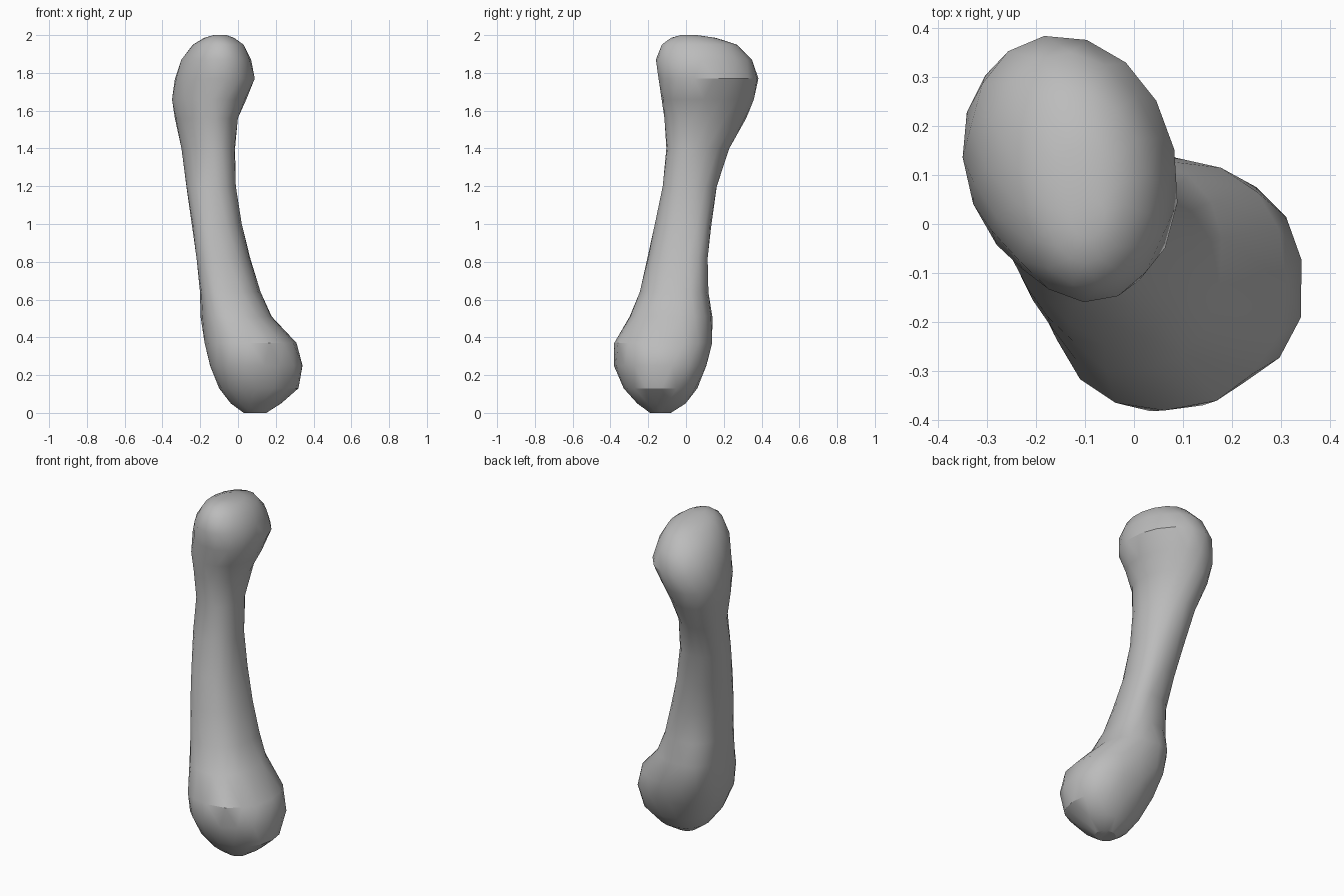
import bpy, bmesh, math

cube = bpy.data.objects.get("Cube")
if cube:
    bpy.data.objects.remove(cube, do_unlink=True)

SIDES = 16

# Cross-sections: z, x min, x max, y min, y max, diagonal lean, roundness
SECTIONS = [
    (0.00, 0.03, 0.15, -0.19, -0.08, 0.0, 1.0),
    (0.05, -0.04, 0.23, -0.26, 0.00, 0.05, 0.95),
    (0.13, -0.10, 0.32, -0.33, 0.06, 0.05, 0.9),
    (0.25, -0.15, 0.345, -0.385, 0.11, 0.04, 0.88),
    (0.37, -0.17, 0.31, -0.38, 0.13, 0.04, 0.88),
    (0.51, -0.185, 0.18, -0.30, 0.12, 0.1, 0.85),
    (0.64, -0.20, 0.12, -0.245, 0.11, 0.17, 0.82),
    (0.82, -0.22, 0.065, -0.205, 0.115, 0.2, 0.82),
    (1.00, -0.245, 0.02, -0.165, 0.135, 0.12, 0.85),
    (1.20, -0.275, -0.01, -0.125, 0.165, -0.05, 0.9),
    (1.40, -0.30, -0.015, -0.105, 0.23, -0.22, 1.0),
    (1.56, -0.335, 0.00, -0.115, 0.32, -0.2, 1.0),
    (1.66, -0.35, 0.045, -0.13, 0.36, -0.17, 1.0),
    (1.77, -0.335, 0.09, -0.147, 0.385, -0.16, 0.97),
    (1.87, -0.30, 0.07, -0.16, 0.35, -0.14, 1.0),
    (1.95, -0.24, 0.03, -0.13, 0.27, -0.1, 1.0),
    (1.985, -0.18, -0.02, -0.08, 0.16, 0.0, 1.0),
    (2.00, -0.13, -0.06, -0.03, 0.06, 0.0, 1.0),
]


def soften(value, power):
    return math.copysign(abs(value) ** power, value)


def ring(bm, turn, z, x0, x1, y0, y1, lean, power):
    """One oval loop of vertices, leaning towards a diagonal."""
    skew = math.asin(lean) / 2
    verts = []
    for i in range(SIDES):
        t = math.tau * (i + turn) / SIDES
        x = (x0 + x1) / 2 + (x1 - x0) / 2 * soften(math.cos(t - skew), power)
        y = (y0 + y1) / 2 + (y1 - y0) / 2 * soften(math.sin(t + skew), power)
        verts.append(bm.verts.new((x, y, z)))
    return verts


def push(bm, centre, radius, dx, dy):
    """Move the surface near a point sideways, fading with distance."""
    for v in bm.verts:
        fade = max(0, 1 - math.dist(v.co, centre) / radius)
        v.co.x += dx * fade
        v.co.y += dy * fade


# Loft the bone through staggered sections, giving diamond facets
bm = bmesh.new()
rings = [ring(bm, (n % 2) / 2, *s) for n, s in enumerate(SECTIONS)]
for n, (low, high) in enumerate(zip(rings, rings[1:])):
    for i in range(SIDES):
        j = (i + 1) % SIDES
        if n % 2:
            bm.faces.new((low[i], high[j], high[i]))
            bm.faces.new((low[i], low[j], high[j]))
        else:
            bm.faces.new((low[i], low[j], high[i]))
            bm.faces.new((low[j], high[j], high[i]))
bm.faces.new(rings[0][::-1])
bm.faces.new(rings[-1])

# Notch between the lower knuckles, and a swelling on the back corner
push(bm, (0.21, -0.31, 0.25), 0.14, -0.03, 0.03)
push(bm, (-0.12, 0.08, 0.45), 0.28, -0.04, 0.04)

bmesh.ops.triangulate(bm, faces=[f for f in bm.faces if len(f.verts) > 3])
bmesh.ops.recalc_face_normals(bm, faces=bm.faces[:])
mesh = bpy.data.meshes.new("bone")
bm.to_mesh(mesh)
bm.free()

bone = bpy.data.objects.new("bone", mesh)
bpy.context.collection.objects.link(bone)

# Plain grey material
grey = bpy.data.materials.new("bone_grey")
grey.use_nodes = True
colour = (0.5, 0.5, 0.5, 1)
grey.diffuse_color = colour
grey.node_tree.nodes["Principled BSDF"].inputs["Base Color"].default_value = colour
mesh.materials.append(grey)

# Smooth shading with sharp edges kept
bpy.ops.object.select_all(action="DESELECT")
bone.select_set(True)
bpy.context.view_layer.objects.active = bone
bpy.ops.object.shade_smooth_by_angle(angle=math.radians(30))
